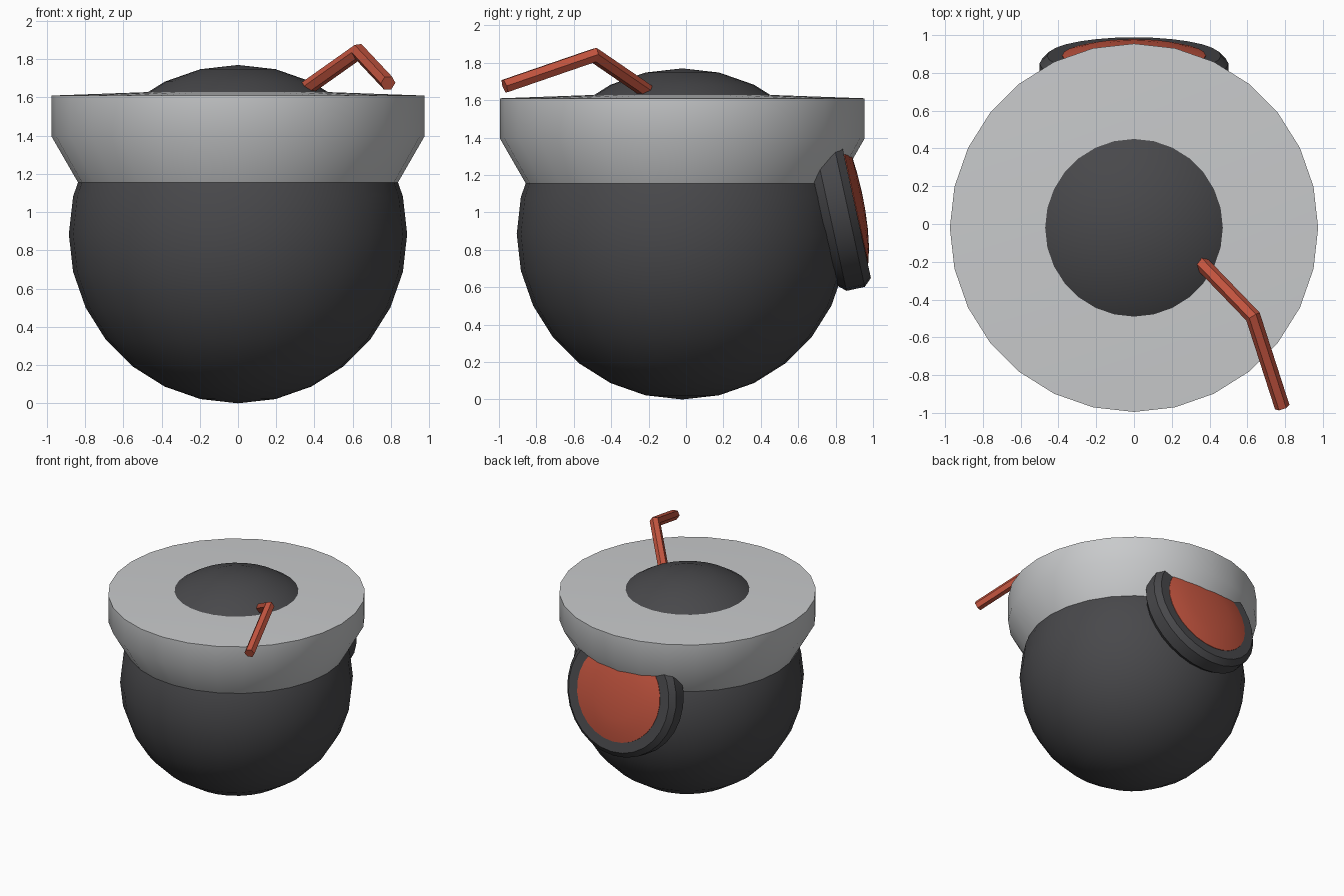
import bpy, bmesh
from math import sin, cos, pi, radians
from mathutils import Vector, Matrix

if "Cube" in bpy.data.objects:
    bpy.data.objects.remove(bpy.data.objects["Cube"], do_unlink=True)

SIDES = 28
CENTRE_Y = -0.02


def material(name, rgb):
    m = bpy.data.materials.new(name)
    m.use_nodes = True
    m.diffuse_color = (*rgb, 1)
    m.node_tree.nodes["Principled BSDF"].inputs["Base Color"].default_value = (*rgb, 1)
    return m


charcoal = material("charcoal", (0.065, 0.065, 0.07))
light_grey = material("light grey", (0.58, 0.59, 0.60))
red = material("red", (0.55, 0.09, 0.05))


def finish(name, bm, mat, matrix=Matrix(), smooth=30):
    bmesh.ops.recalc_face_normals(bm, faces=bm.faces)
    mesh = bpy.data.meshes.new(name)
    bm.to_mesh(mesh)
    bm.free()
    mesh.materials.append(mat)
    ob = bpy.data.objects.new(name, mesh)
    ob.matrix_world = matrix
    bpy.context.collection.objects.link(ob)
    if smooth:
        bpy.ops.object.select_all(action='DESELECT')
        ob.select_set(True)
        bpy.context.view_layer.objects.active = ob
        bpy.ops.object.shade_smooth_by_angle(angle=radians(smooth))
    return ob


def lathe(name, profile, mat, matrix):
    """Spin (radius, height) points around local z; radius 0 closes an end."""
    bm = bmesh.new()
    rings = []
    for r, z in profile:
        if r == 0:
            rings.append([bm.verts.new((0, 0, z))] * SIDES)
        else:
            rings.append([bm.verts.new((r * cos(2 * pi * i / SIDES), r * sin(2 * pi * i / SIDES), z))
                          for i in range(SIDES)])
    for a, b in zip(rings, rings[1:]):
        for i in range(SIDES):
            j = (i + 1) % SIDES
            bm.faces.new(list(dict.fromkeys((a[i], a[j], b[j], b[i]))))
    return finish(name, bm, mat, matrix)


def tube(name, points, radius, mat, sides=6):
    """Polygonal rod along a path with mitred corners."""
    pts = [Vector(p) for p in points]
    dirs = [(b - a).normalized() for a, b in zip(pts, pts[1:])]
    side = dirs[0].cross(Vector((0, 0, 1))).normalized()
    up = side.cross(dirs[0])
    ring = [pts[0] + radius * (cos(2 * pi * i / sides) * side + sin(2 * pi * i / sides) * up)
            for i in range(sides)]
    bm = bmesh.new()
    loops = [[bm.verts.new(v) for v in ring]]
    for k, d in enumerate(dirs):
        normal = d + dirs[k + 1] if k + 1 < len(dirs) else d
        ring = [v + d * ((pts[k + 1] - v).dot(normal) / d.dot(normal)) for v in ring]
        loops.append([bm.verts.new(v) for v in ring])
    for a, b in zip(loops, loops[1:]):
        for i in range(sides):
            j = (i + 1) % sides
            bm.faces.new((a[i], a[j], b[j], b[i]))
    bm.faces.new(loops[0])
    bm.faces.new(loops[-1])
    return finish(name, bm, mat, smooth=0)


# Round body
bm = bmesh.new()
bmesh.ops.create_uvsphere(bm, u_segments=SIDES, v_segments=14, radius=0.885)
finish("body", bm, charcoal, Matrix.Translation((0, CENTRE_Y, 0.885)))

# Wide collar, flared below and nearly flat on top
lathe("collar", [(0, 1.1), (0.805, 1.1), (0.975, 1.395), (0.975, 1.61), (0, 1.645)],
      light_grey, Matrix.Translation((0, CENTRE_Y, 0)))

# Tilted round port on the back: local z points out of the back and slightly up
port = Matrix.Translation((0, 0.825, 1.085)) @ Matrix.Rotation(radians(-77.7), 4, 'X')
lathe("port_rim", [(0, -0.12), (0.46, -0.12), (0.5, -0.075), (0.5, 0.025),
                   (0.46, 0.067), (0.37, 0.067), (0, 0.067)], charcoal, port)
lathe("port_lens", [(0.385, 0.04), (0.38, 0.07), (0.3, 0.092), (0.2, 0.107),
                    (0.1, 0.115), (0, 0.118)], red, port)

# Bent rod rising from the crown
tube("bent_rod", [(0.34, -0.19, 1.635), (0.63, -0.49, 1.84), (0.785, -0.97, 1.675)], 0.04, red)
